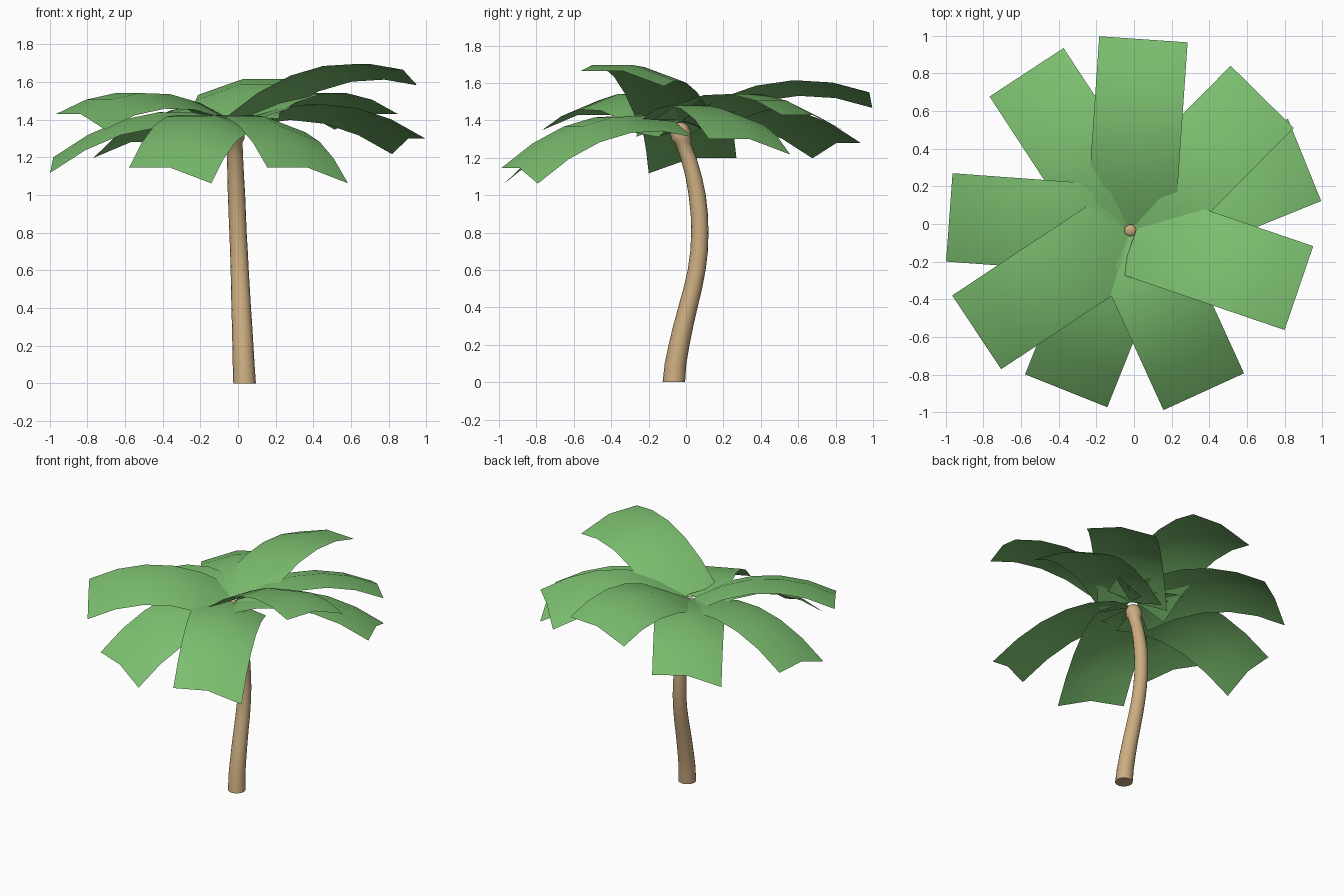
import bpy, bmesh, math
from mathutils import Vector

if "Cube" in bpy.data.objects:
    bpy.data.objects.remove(bpy.data.objects["Cube"])


def material(name, color):
    m = bpy.data.materials.new(name)
    m.diffuse_color = color
    m.use_nodes = True
    m.node_tree.nodes["Principled BSDF"].inputs["Base Color"].default_value = m.diffuse_color
    return m


def grid_object(name, rows, mat, closed=False):
    """Skin rows of points into a smooth mesh; closed rows become a capped tube."""
    bm = bmesh.new()
    rows = [[bm.verts.new(p) for p in row] for row in rows]
    n = len(rows[0])
    for a, b in zip(rows, rows[1:]):
        for i in range(n if closed else n - 1):
            j = (i + 1) % n
            bm.faces.new((a[i], a[j], b[j], b[i]))
    if closed:
        bm.faces.new(rows[0][::-1])
        bm.faces.new(rows[-1])
    mesh = bpy.data.meshes.new(name)
    bm.to_mesh(mesh)
    bm.free()
    mesh.materials.append(mat)
    obj = bpy.data.objects.new(name, mesh)
    bpy.context.collection.objects.link(obj)
    bpy.ops.object.select_all(action='DESELECT')
    bpy.context.view_layer.objects.active = obj
    obj.select_set(True)
    bpy.ops.object.shade_smooth_by_angle(angle=math.radians(50))
    return obj


bark = material("bark", (0.60, 0.42, 0.22, 1))
leaf = material("leaf", (0.20, 0.52, 0.16, 1))

# Trunk: S-curved tapering tube with a small knob on top (x, y, z, radius)
path = [(.035, -.065, 0, .060), (.030, -.056, .1, .058), (.026, -.037, .2, .056),
        (.022, -.015, .3, .054), (.017, .010, .4, .052), (.013, .036, .5, .050),
        (.009, .057, .6, .048), (.005, .070, .7, .047), (0, .074, .8, .046),
        (-.004, .071, .9, .046), (-.008, .060, 1.0, .046), (-.012, .041, 1.1, .044),
        (-.016, .013, 1.2, .043), (-.020, -.018, 1.28, .044), (-.021, -.025, 1.30, .055),
        (-.021, -.029, 1.34, .055), (-.021, -.031, 1.375, .040), (-.021, -.032, 1.39, .015)]
SIDES = 16
rings = [[(x + r * math.cos(k * math.tau / SIDES), y + r * math.sin(k * math.tau / SIDES), z)
          for k in range(SIDES)] for x, y, z, r in path]
grid_object("trunk", rings, bark, closed=True)

# Fronds: wide arched strips with a raised midrib, each given by its tip point
CROWN = Vector((-.02, -.035, 1.385))
HALF_WIDTH, DROP, SEGMENTS = .235, .083, 5
tips = [(.05, .98, 1.55), (.68, .675, 1.43), (.905, .34, 1.30),
        (.875, -.34, 1.665), (.37, -.89, 1.145), (-.36, -.885, 1.145),
        (-.835, -.575, 1.43), (-.98, .035, 1.20), (-.57, .805, 1.28)]
for i, tip in enumerate(tips):
    span = Vector(tip) - CROWN
    side = Vector((-span.y, span.x, 0)).normalized() * HALF_WIDTH
    rows = []
    for s in range(SEGMENTS + 1):
        t = .03 + .97 * s / SEGMENTS
        mid = CROWN + span * t + Vector((0, 0, .54 * t * (1 - t)))
        rows.append([mid - side, mid, mid + side - Vector((0, 0, DROP))])
    grid_object(f"frond_{i + 1}", [r[::-1] for r in rows][::-1], leaf)
